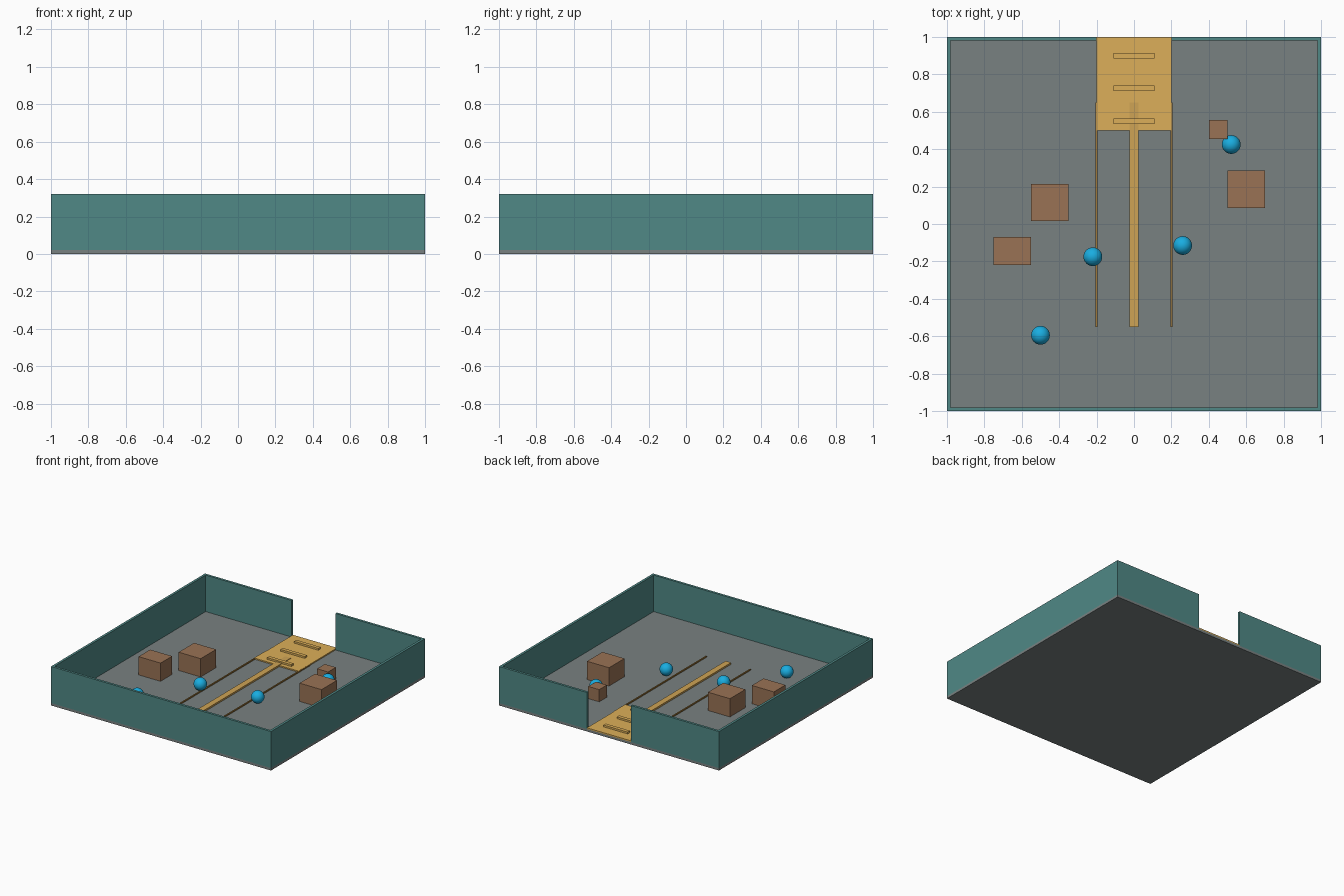
import bpy

if "Cube" in bpy.data.objects:
    bpy.data.objects.remove(bpy.data.objects["Cube"])


def material(name, rgb):
    m = bpy.data.materials.new(name)
    m.diffuse_color = (*rgb, 1)
    m.use_nodes = True
    m.node_tree.nodes["Principled BSDF"].inputs["Base Color"].default_value = m.diffuse_color
    return m


FLOOR = material("floor_grey", (0.19, 0.22, 0.22))
TEAL = material("wall_teal", (0.08, 0.25, 0.24))
GOLD = material("gold", (0.72, 0.43, 0.10))
STRIPE = material("stripe_gold", (0.62, 0.37, 0.09))
EDGE = material("edge_line", (0.35, 0.19, 0.04))
BROWN = material("crate_brown", (0.32, 0.17, 0.09))
BLUE = material("ball_blue", (0.01, 0.42, 0.75))


def box(name, x, y, z, mat):
    """Box from (min, max) ranges on each axis."""
    bpy.ops.mesh.primitive_cube_add(
        size=1, location=[(a + b) / 2 for a, b in (x, y, z)])
    o = bpy.context.object
    o.name = name
    o.scale = [b - a for a, b in (x, y, z)]
    bpy.ops.object.transform_apply(location=False, rotation=False, scale=True)
    o.data.materials.append(mat)
    return o


F, H, T = 0.02, 0.32, 0.02  # floor top, wall top, wall thickness

# floor and enclosing walls, with a doorway in the back
box("floor", (-1, 1), (-1, 1), (0, F), FLOOR)
box("front_wall", (-1, 1), (-1, -1 + T), (F, H), TEAL)
for side, s in (("left", -1), ("right", 1)):
    box(side + "_wall", sorted((s, s * (1 - T))), (-1 + T, 1 - T), (F, H), TEAL)
    box("back_wall_" + side, sorted((s, s * 0.2)), (1 - T, 1), (F, H), TEAL)

# doorway plate with raised grip bars
box("entry_plate", (-0.2, 0.2), (0.5, 1), (F, 0.03), GOLD)
for y in (0.55, 0.725, 0.9):
    box("grip_bar", (-0.11, 0.11), (y - 0.015, y + 0.015), (0.03, 0.045), GOLD)

# lane markings
box("centre_stripe", (-0.025, 0.025), (-0.55, 0.65), (F, 0.034), STRIPE)
for x in (-0.2, 0.2):
    box("lane_edge", (x - 0.005, x + 0.005), (-0.55, 0.65), (F, 0.029), EDGE)

# crates: centre x, y and size
for cx, cy, sx, sy, h in ((-0.45, 0.115, 0.2, 0.2, 0.15),
                          (-0.65, -0.145, 0.2, 0.15, 0.15),
                          (0.6, 0.185, 0.2, 0.2, 0.15),
                          (0.45, 0.505, 0.1, 0.1, 0.1)):
    box("crate", (cx - sx / 2, cx + sx / 2), (cy - sy / 2, cy + sy / 2),
        (F, F + h), BROWN)

# balls resting on the floor
for x, y in ((-0.22, -0.175), (0.26, -0.115), (0.52, 0.425), (-0.5, -0.595)):
    bpy.ops.mesh.primitive_uv_sphere_add(
        segments=32, ring_count=16, radius=0.05, location=(x, y, F + 0.05))
    o = bpy.context.object
    o.name = "ball"
    o.data.materials.append(BLUE)
    bpy.ops.object.shade_smooth()
